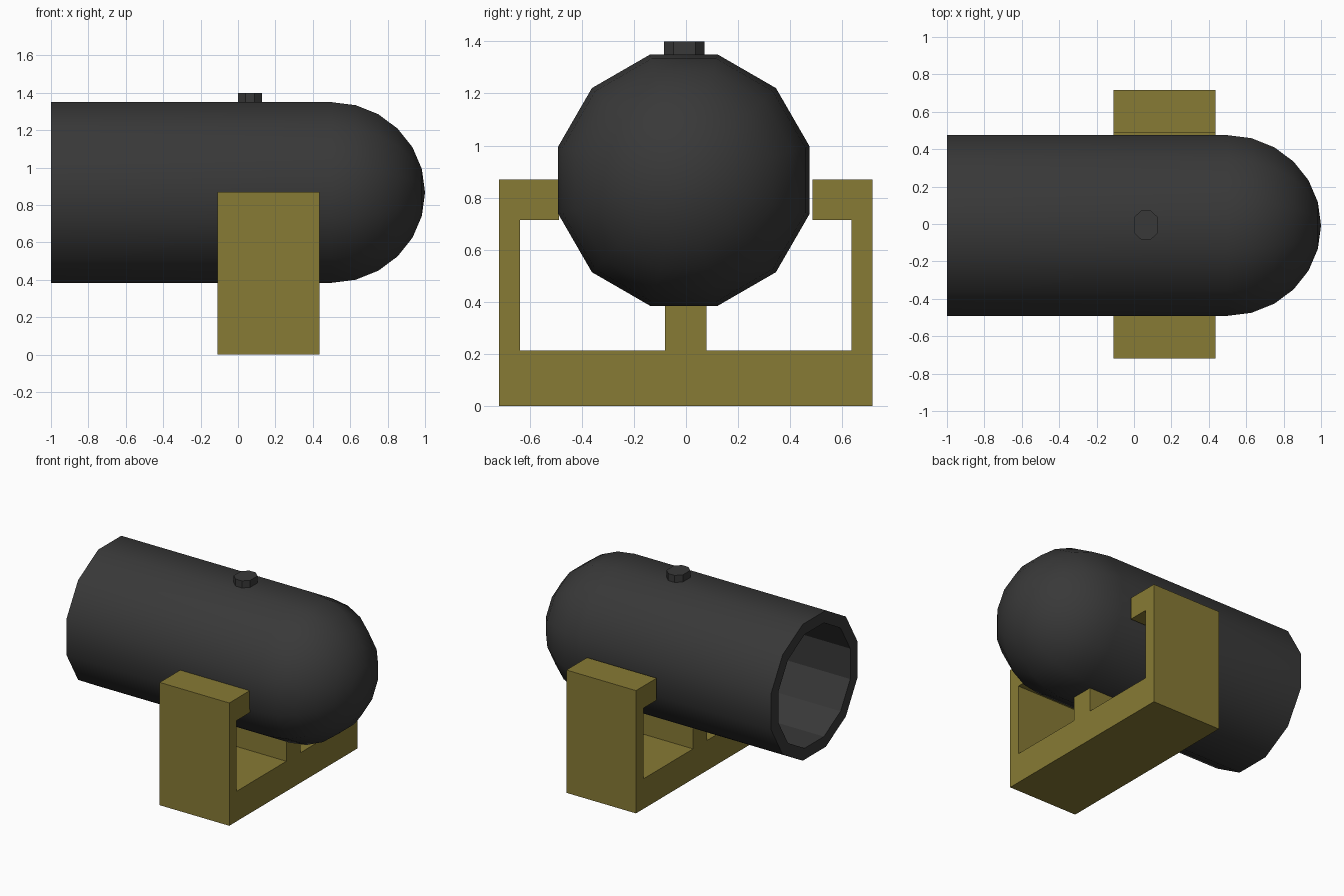
import bpy, bmesh
from math import pi, sin, cos

if "Cube" in bpy.data.objects:
    bpy.data.objects.remove(bpy.data.objects["Cube"])


def make_material(name, color):
    mat = bpy.data.materials.new(name)
    mat.diffuse_color = (*color, 1)
    mat.use_nodes = True
    mat.node_tree.nodes["Principled BSDF"].inputs["Base Color"].default_value = mat.diffuse_color
    return mat


def add_object(name, bm, mat):
    bmesh.ops.recalc_face_normals(bm, faces=bm.faces[:])
    mesh = bpy.data.meshes.new(name)
    bm.to_mesh(mesh)
    bm.free()
    mesh.materials.append(mat)
    obj = bpy.data.objects.new(name, mesh)
    bpy.context.collection.objects.link(obj)
    return obj


iron = make_material("dark_iron", (0.04, 0.04, 0.04))
wood = make_material("olive_wood", (0.245, 0.197, 0.035))

# Barrel: 12-sided tube with a rounded closed end and a hollow bore
SIDES, R, BORE = 12, 0.5, 0.417
CY, CZ = -0.008, 0.867
bm = bmesh.new()


def ring(x, r):
    angles = [2 * pi * (i + 0.5) / SIDES for i in range(SIDES)]
    return [bm.verts.new((x, CY + r * cos(a), CZ + r * sin(a))) for a in angles]


def bridge(a, b, smooth):
    for i in range(SIDES):
        j = (i + 1) % SIDES
        bm.faces.new((a[i], a[j], b[j], b[i])).smooth = smooth


muzzle = ring(-1, R)
prev = muzzle
for k in range(6):
    t = k * pi / 12
    cur = ring(0.5 + R * sin(t), R * cos(t))
    bridge(prev, cur, True)
    prev = cur
tip = bm.verts.new((1, CY, CZ))
for i in range(SIDES):
    bm.faces.new((prev[i], prev[(i + 1) % SIDES], tip)).smooth = True
lip, bore_end = ring(-1, BORE), ring(0.5, BORE)
bridge(muzzle, lip, False)
bridge(lip, bore_end, False)
bm.faces.new(bore_end)
add_object("barrel", bm, iron)

# Vent plug: small eight-sided stud on top of the barrel
bm = bmesh.new()
outline = [(-0.025, -0.078), (0.025, -0.078), (0.064, -0.042), (0.064, 0.042),
           (0.025, 0.078), (-0.025, 0.078), (-0.064, 0.042), (-0.064, -0.042)]
base = bm.faces.new([bm.verts.new((0.064 + x, y - 0.006, 1.33)) for x, y in outline])
top = bmesh.ops.extrude_face_region(bm, geom=[base], use_keep_orig=True)
bmesh.ops.translate(bm, vec=(0, 0, 0.07),
                    verts=[v for v in top["geom"] if isinstance(v, bmesh.types.BMVert)])
add_object("vent_plug", bm, iron)

# Stand: half profile mirrored in y, then extruded along x
half = [(0.718, 0), (0.718, 0.87), (0.487, 0.87), (0.487, 0.714), (0.636, 0.714),
        (0.636, 0.213), (0.079, 0.213), (0.079, 0.39)]
profile = half + [(-y, z) for y, z in reversed(half)]
bm = bmesh.new()
side = bm.faces.new([bm.verts.new((-0.11, y - 0.001, z)) for y, z in profile])
ext = bmesh.ops.extrude_face_region(bm, geom=[side], use_keep_orig=True)
bmesh.ops.translate(bm, vec=(0.545, 0, 0),
                    verts=[v for v in ext["geom"] if isinstance(v, bmesh.types.BMVert)])
add_object("stand", bm, wood)
